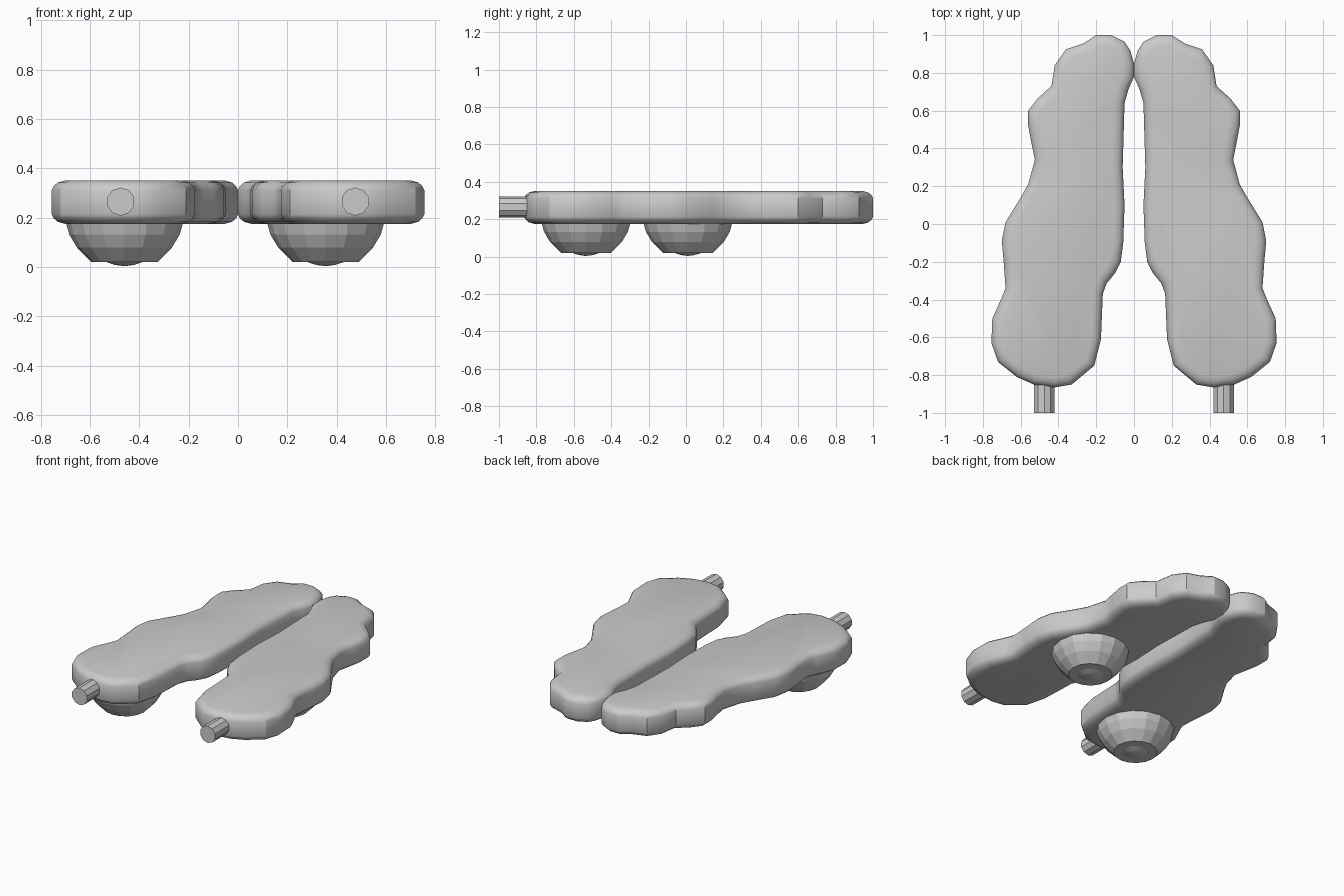
import bpy, bmesh, math
from mathutils import Vector, Matrix

if "Cube" in bpy.data.objects:
    bpy.data.objects.remove(bpy.data.objects["Cube"])

# Outline of the right-hand slab, seen from above
OUTLINE = [(.12, 1), (.20, 1), (.27, .955), (.36, .925), (.42, .84), (.437, .73),
           (.51, .665), (.56, .60), (.56, .52), (.545, .44), (.525, .34), (.56, .21),
           (.60, .14), (.68, .01), (.70, -.09), (.69, -.20), (.68, -.34),
           (.70, -.39), (.75, -.50), (.755, -.63), (.72, -.73), (.62, -.81),
           (.53, -.85), (.42, -.865), (.33, -.85), (.21, -.75), (.175, -.61),
           (.165, -.37), (.145, -.315), (.10, -.26), (.07, -.20), (.057, -.10),
           (.05, .10), (.06, .30), (.05, .64), (.03, .71), (0, .78), (0, .85),
           (.02, .92), (.05, .965)]


def finish(bm, name, angle=None):
    bmesh.ops.recalc_face_normals(bm, faces=bm.faces[:])
    mesh = bpy.data.meshes.new(name)
    bm.to_mesh(mesh)
    bm.free()
    obj = bpy.data.objects.new(name, mesh)
    bpy.context.collection.objects.link(obj)
    if angle:
        bpy.ops.object.select_all(action='DESELECT')
        obj.select_set(True)
        bpy.context.view_layer.objects.active = obj
        bpy.ops.object.shade_smooth_by_angle(angle=math.radians(angle))
    return obj


# Slab: extruded outline, both caps inset in steps to round the rims
def slab(name, side):
    bm = bmesh.new()
    low = [bm.verts.new((side * x, y, .213)) for x, y in OUTLINE]
    high = [bm.verts.new((side * x, y, .312)) for x, y in OUTLINE]
    caps = [(bm.faces.new(low), -1), (bm.faces.new(high), 1)]
    n = len(OUTLINE)
    for i in range(n):
        j = (i + 1) % n
        bm.faces.new((low[i], low[j], high[j], high[i]))
    bmesh.ops.recalc_face_normals(bm, faces=bm.faces[:])
    for inset, rise in [(.008, .016), (.016, .014), (.028, .008)]:
        for face, d in caps:
            bmesh.ops.inset_region(bm, faces=[face], thickness=inset, use_even_offset=True)
            bmesh.ops.translate(bm, verts=face.verts[:], vec=(0, 0, d * rise))
    finish(bm, name, 28)


# Dome: faceted bowl under a slab with a small tip at the bottom
def dome(name, x, y, steps=16):
    profile = [(0, .24), (.239, .24), (.236, .175), (.224, .132), (.192, .078),
               (.134, .02), (.075, .02), (.037, .008), (0, .003)]
    bm = bmesh.new()
    verts = [bm.verts.new((r, 0, z)) for r, z in profile]
    edges = [bm.edges.new(p) for p in zip(verts, verts[1:])]
    bmesh.ops.spin(bm, geom=verts + edges, cent=(0, 0, 0), axis=(0, 0, 1),
                   angle=math.tau, steps=steps)
    bmesh.ops.remove_doubles(bm, verts=bm.verts[:], dist=.0005)
    bmesh.ops.translate(bm, verts=bm.verts[:], vec=(x, y, 0))
    finish(bm, name)


# Peg: ten-sided rod out of the front end
def peg(name, x):
    bm = bmesh.new()
    place = Matrix.Translation((x, -.90, .265)) @ Matrix.Rotation(math.pi / 2, 4, 'X')
    bmesh.ops.create_cone(bm, cap_ends=True, segments=10, radius1=.057, radius2=.057,
                          depth=.20, matrix=place)
    finish(bm, name)


for label, side in (("left", -1), ("right", 1)):
    slab(label + "_slab", side)
    peg(label + "_peg", side * .475)
dome("left_dome", -.46, -.535)
dome("right_dome", .355, .01)
